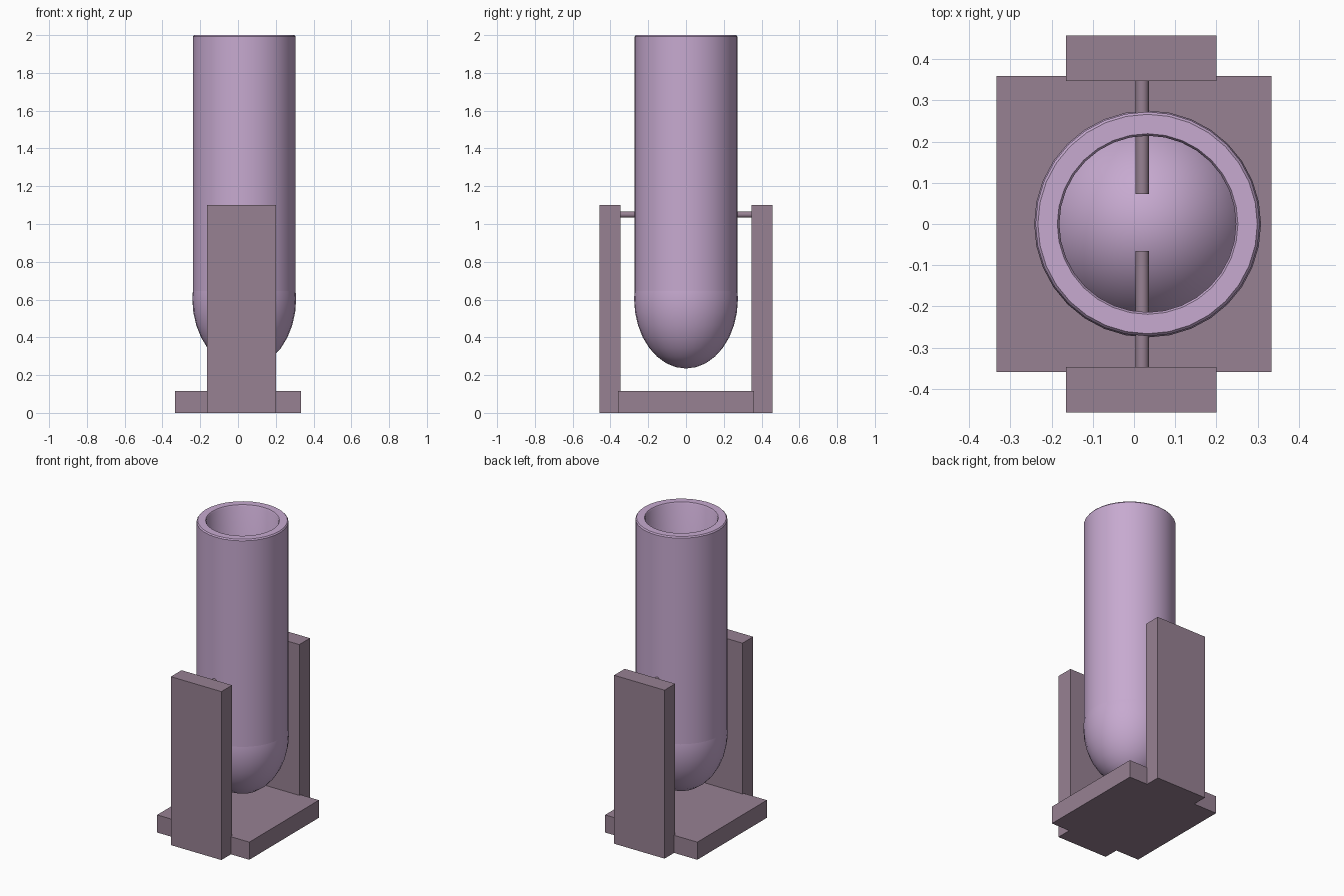
import bpy, bmesh, math
from mathutils import Matrix

if "Cube" in bpy.data.objects:
    bpy.data.objects.remove(bpy.data.objects["Cube"])


def material(name, rgb):
    m = bpy.data.materials.new(name)
    m.diffuse_color = (*rgb, 1)
    m.use_nodes = True
    m.node_tree.nodes["Principled BSDF"].inputs["Base Color"].default_value = m.diffuse_color
    return m


LILAC = material("lilac", (0.57, 0.40, 0.63))
MAUVE = material("mauve", (0.31, 0.22, 0.29))
TUBE_X = 0.033


def add(name, bm, mat, smooth=False):
    bmesh.ops.recalc_face_normals(bm, faces=bm.faces[:])
    me = bpy.data.meshes.new(name)
    bm.to_mesh(me)
    bm.free()
    ob = bpy.data.objects.new(name, me)
    bpy.context.collection.objects.link(ob)
    me.materials.append(mat)
    if smooth:
        bpy.ops.object.select_all(action='DESELECT')
        ob.select_set(True)
        bpy.context.view_layer.objects.active = ob
        bpy.ops.object.shade_smooth_by_angle(angle=math.radians(35))
    return ob


def box(name, lo, hi):
    bm = bmesh.new()
    size = [b - a for a, b in zip(lo, hi)]
    mid = [(a + b) / 2 for a, b in zip(lo, hi)]
    bmesh.ops.create_cube(bm, size=1, matrix=Matrix.Translation(mid) @ Matrix.Diagonal((*size, 1)))
    return add(name, bm, MAUVE)


def rod(name, y0, y1):
    bm = bmesh.new()
    mat = Matrix.Translation((0.02, (y0 + y1) / 2, 1.05)) @ Matrix.Rotation(math.pi / 2, 4, 'X')
    bmesh.ops.create_cone(bm, cap_ends=True, segments=32, radius1=0.016, radius2=0.016,
                          depth=abs(y1 - y0), matrix=mat)
    return add(name, bm, MAUVE, True)


def ring_tube(name, profile, segments=32):
    # closed (radius, z) profile swept round the tube axis
    bm = bmesh.new()
    rings = []
    for i in range(segments):
        a = 2 * math.pi * i / segments
        rings.append([bm.verts.new((TUBE_X + r * math.cos(a), r * math.sin(a), z)) for r, z in profile])
    n = len(profile)
    for i in range(segments):
        p, q = rings[i], rings[(i + 1) % segments]
        for j in range(n):
            k = (j + 1) % n
            bm.faces.new((p[j], q[j], q[k], p[k]))
    return add(name, bm, LILAC, True)


# stand: base plate and two uprights
box("base_plate", (-0.333, -0.359, 0), (0.333, 0.359, 0.115))
for label, s in (("front", -1), ("back", 1)):
    ys = sorted((s * 0.347, s * 0.457))
    box(label + "_upright", (-0.165, ys[0], 0), (0.2, ys[1], 1.1))

# pivot rods passing through the tube wall
rod("front_pivot_rod", -0.37, -0.065)
rod("back_pivot_rod", 0.073, 0.37)

# open tube with a softened rim
ring_tube("tube", [(0.272, 0.6), (0.272, 1.992), (0.266, 2.0), (0.219, 2.0),
                   (0.214, 1.992), (0.214, 0.6)])

# rounded plug closing the bottom of the tube
bm = bmesh.new()
bmesh.ops.create_uvsphere(bm, u_segments=32, v_segments=16, radius=1,
                          matrix=Matrix.Translation((TUBE_X, 0, 0.605)) @ Matrix.Diagonal((0.275, 0.275, 0.37, 1)))
add("rounded_bottom", bm, LILAC, True)
